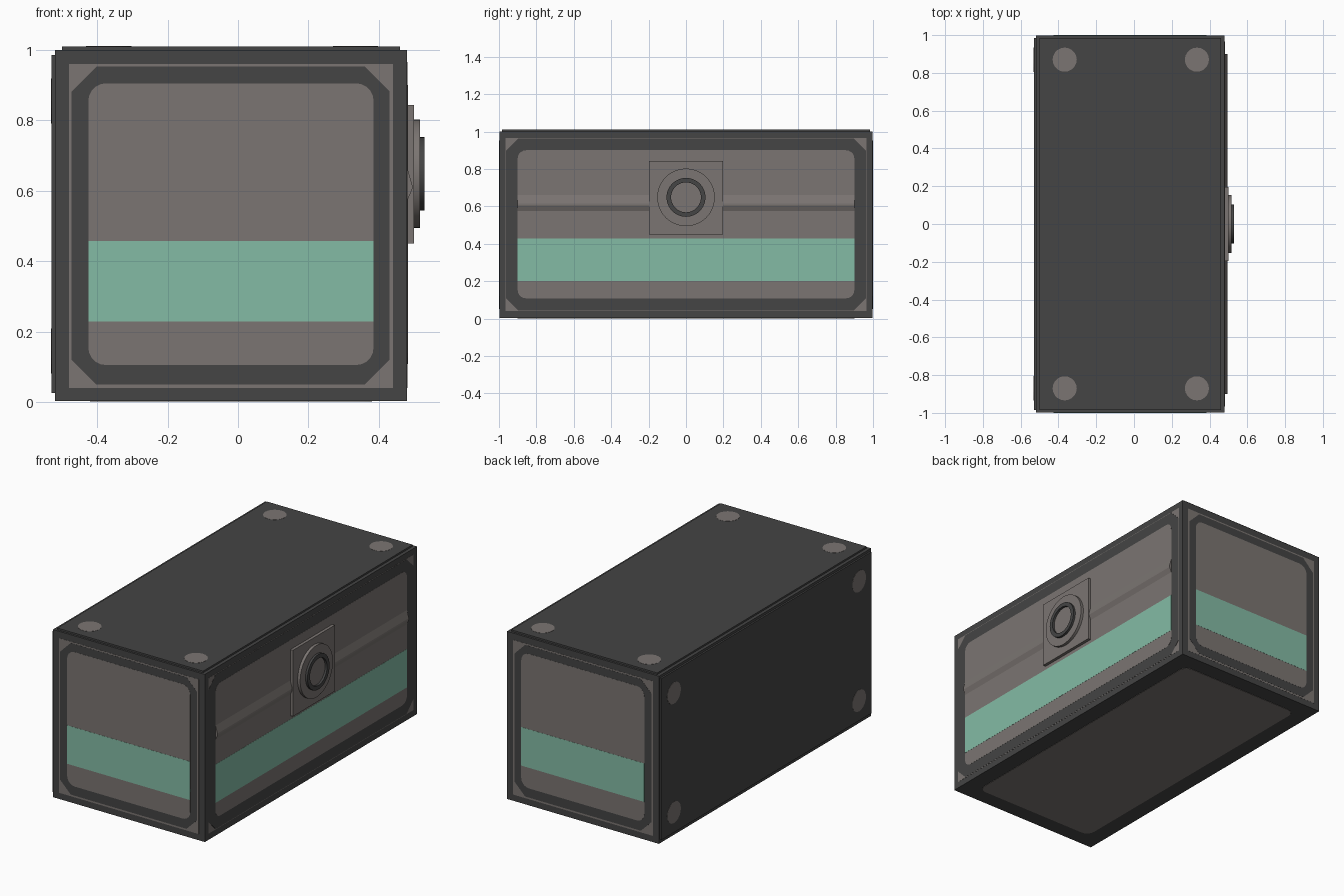
import bpy, bmesh, math
from mathutils import Vector

if "Cube" in bpy.data.objects:
    bpy.data.objects.remove(bpy.data.objects["Cube"])


def material(name, rgb):
    m = bpy.data.materials.new(name)
    m.diffuse_color = (*rgb, 1)
    m.use_nodes = True
    m.node_tree.nodes["Principled BSDF"].inputs["Base Color"].default_value = m.diffuse_color
    return m


DARK = material("dark_charcoal", (0.058, 0.058, 0.058))
GREY = material("warm_grey", (0.198, 0.178, 0.168))
GREEN = material("mint_green", (0.231, 0.497, 0.376))

# Each side maps (across, up, outward) to world space
SIDES = {
    "front": lambda u, v, w: (u, -0.997 - w, v),
    "back": lambda u, v, w: (u, 0.997 + w, v),
    "right": lambda u, v, w: (0.48 + w, u, v),
    "left": lambda u, v, w: (-0.53 - w, u, v),
    "top": lambda u, v, w: (u, v, 1.01 + w),
    "bottom": lambda u, v, w: (u, v, 0.003 - w),
}


def prism(name, side, loop, w0, w1, mat):
    """Extrude a 2D outline outward from a side."""
    f = SIDES[side]
    bm = bmesh.new()
    lo = [bm.verts.new(f(u, v, w0)) for u, v in loop]
    hi = [bm.verts.new(f(u, v, w1)) for u, v in loop]
    bm.faces.new(lo)
    bm.faces.new(hi)
    n = len(loop)
    for i in range(n):
        j = (i + 1) % n
        bm.faces.new((lo[i], lo[j], hi[j], hi[i]))
    return finish(name, bm, mat)


def finish(name, bm, mat):
    bmesh.ops.recalc_face_normals(bm, faces=bm.faces)
    me = bpy.data.meshes.new(name)
    bm.to_mesh(me)
    bm.free()
    me.materials.append(mat)
    ob = bpy.data.objects.new(name, me)
    bpy.context.collection.objects.link(ob)
    return ob


def round_rect(u0, u1, v0, v1, r=0.0, steps=5):
    """Outline with rounded corners; steps=1 gives chamfers, r=0 a plain rectangle."""
    if r == 0:
        return [(u0, v0), (u1, v0), (u1, v1), (u0, v1)]
    pts = []
    for k, (cu, cv) in enumerate([(u1 - r, v1 - r), (u0 + r, v1 - r),
                                  (u0 + r, v0 + r), (u1 - r, v0 + r)]):
        for i in range(steps + 1):
            a = math.pi / 2 * (k + i / steps)
            pts.append((cu + r * math.cos(a), cv + r * math.sin(a)))
    return pts


def circle(cu, cv, r, n=48):
    return [(cu + r * math.cos(2 * math.pi * i / n), cv + r * math.sin(2 * math.pi * i / n))
            for i in range(n)]


def box(name, lo, hi, mat):
    bm = bmesh.new()
    bmesh.ops.create_cube(bm, size=1)
    lo, hi = Vector(lo), Vector(hi)
    for v in bm.verts:
        v.co = [(lo[i] + hi[i]) / 2 + v.co[i] * (hi[i] - lo[i]) for i in range(3)]
    return finish(name, bm, mat)


# Cabinet body with thin raised cover plates on top and left
box("body", (-0.52, -0.997, 0.003), (0.48, 0.997, 1.0), DARK)
box("top_cover", (-0.50, -0.985, 0.99), (0.46, 0.985, 1.01), DARK)
box("left_cover", (-0.53, -0.985, 0.025), (-0.51, 0.985, 0.985), DARK)

# End panels: grey border, dark frame, grey panel, green stripe
for s in ("front", "back"):
    prism(s + "_border", s, round_rect(-0.48, 0.44, 0.04, 0.96), -0.001, 0.0008, GREY)
    prism(s + "_frame", s, round_rect(-0.472, 0.43, 0.05, 0.952, 0.07, 1), -0.001, 0.0015, DARK)
    prism(s + "_panel", s, round_rect(-0.425, 0.385, 0.105, 0.905, 0.05), -0.001, 0.0022, GREY)
    prism(s + "_stripe", s, round_rect(-0.425, 0.385, 0.228, 0.457), -0.001, 0.003, GREEN)

# Right side panel
prism("right_border", "right", round_rect(-0.965, 0.965, 0.04, 0.965), -0.001, 0.0008, GREY)
prism("right_frame", "right", round_rect(-0.963, 0.963, 0.043, 0.962, 0.065, 1), -0.001, 0.0015, DARK)
prism("right_panel", "right", round_rect(-0.90, 0.90, 0.108, 0.90, 0.045), -0.001, 0.0022, GREY)
prism("right_stripe", "right", round_rect(-0.90, 0.90, 0.20, 0.428), -0.001, 0.003, GREEN)

# Underside panel
prism("bottom_panel", "bottom", round_rect(-0.42, 0.38, -0.90, 0.90, 0.05), -0.001, 0.002, GREY)

# Horizontal ridge on the right side
bm = bmesh.new()
ends = [[bm.verts.new((x, y, z)) for x, z in
         ((0.478, 0.575), (0.482, 0.575), (0.495, 0.605), (0.495, 0.615), (0.482, 0.66), (0.478, 0.66))]
        for y in (-0.9, 0.9)]
for e in ends:
    bm.faces.new(e)
for i in range(6):
    j = (i + 1) % 6
    bm.faces.new((ends[0][i], ends[0][j], ends[1][j], ends[1][i]))
finish("side_ridge", bm, GREY)

# Round fitting: square base, disc and raised dark ring
prism("fitting_base", "right", round_rect(-0.197, 0.197, 0.45, 0.843), -0.001, 0.02, GREY)
prism("fitting_disc", "right", circle(0, 0.648, 0.154), 0.019, 0.037, GREY)
bm = bmesh.new()
loops = [[bm.verts.new(SIDES["right"](u, v, w)) for u, v in circle(0, 0.648, r)]
         for r, w in ((0.104, 0.036), (0.104, 0.05), (0.08, 0.05), (0.08, 0.036))]
for k in range(4):
    a, b = loops[k], loops[(k + 1) % 4]
    for i in range(48):
        j = (i + 1) % 48
        bm.faces.new((a[i], a[j], b[j], b[i]))
finish("fitting_ring", bm, DARK)

# Smooth the curved sides only
for n in ("fitting_disc", "fitting_ring"):
    ob = bpy.data.objects[n]
    bpy.ops.object.select_all(action='DESELECT')
    ob.select_set(True)
    bpy.context.view_layer.objects.active = ob
    bpy.ops.object.shade_smooth_by_angle(angle=math.radians(30))

# Grey corner spots on the top and left covers
for j, y in enumerate((-0.87, 0.87)):
    for i, x in enumerate((-0.367, 0.333)):
        prism(f"top_spot_{i}{j}", "top", circle(x, y, 0.064, 20), -0.001, 0.001, GREY)
    for i, z in enumerate((0.145, 0.855)):
        prism(f"left_spot_{i}{j}", "left", circle(y, z, 0.064, 20), -0.001, 0.001, GREY)
